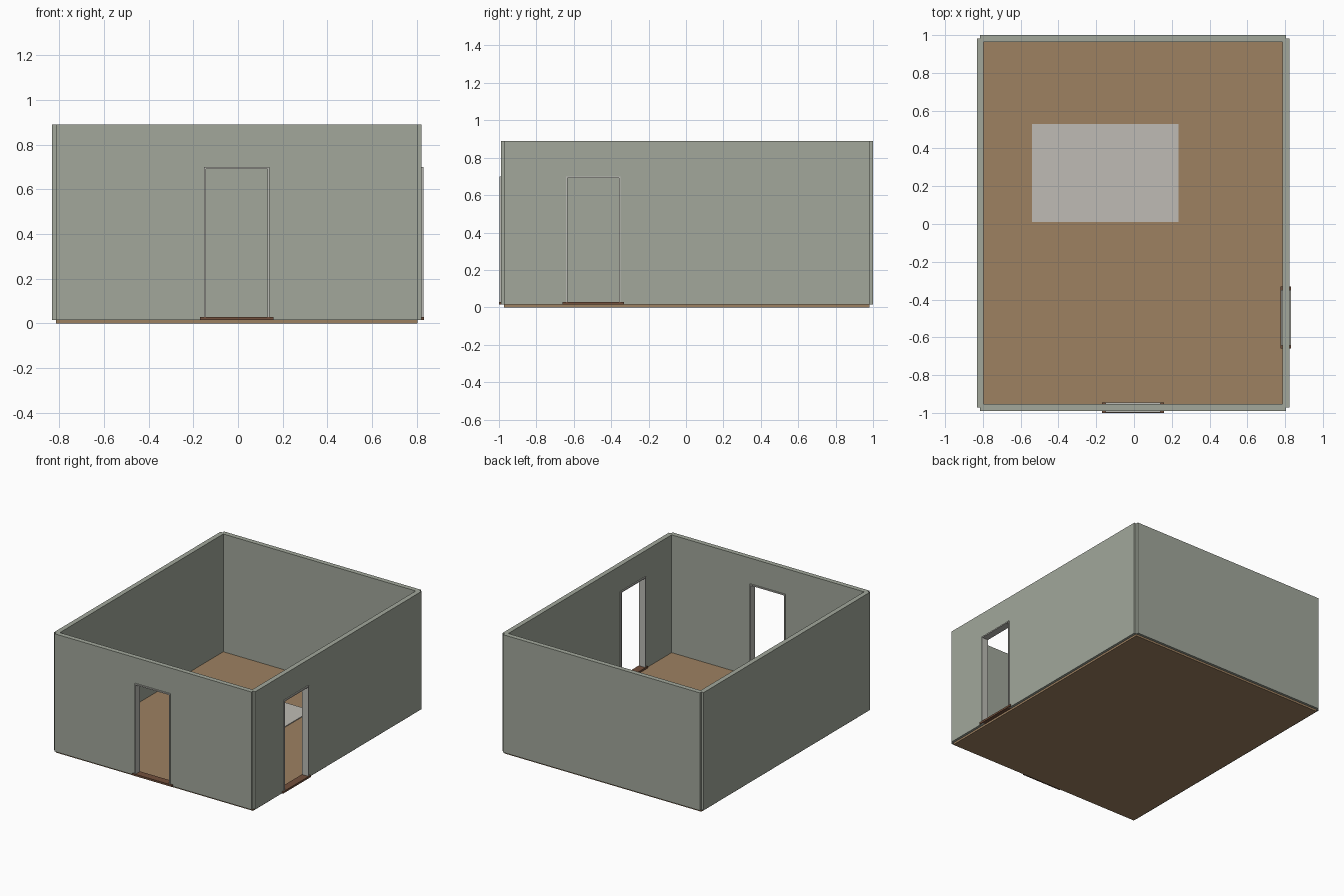
import bpy, bmesh
from mathutils import Matrix

if "Cube" in bpy.data.objects:
    bpy.data.objects.remove(bpy.data.objects["Cube"])

# Room measures: wall centre lines, heights
X0, X1, Y0, Y1 = -0.814, 0.804, -0.972, 0.982
FLOOR, TOP, HALF_T = 0.015, 0.89, 0.018
DOOR_HALF, DOOR_TOP, FRAME_T = 0.146, 0.70, 0.009


def material(name, rgb):
    m = bpy.data.materials.new(name)
    m.diffuse_color = (*rgb, 1)
    m.use_nodes = True
    m.node_tree.nodes["Principled BSDF"].inputs["Base Color"].default_value = m.diffuse_color
    return m


wall_paint = material("wall_paint", (0.36, 0.39, 0.33))
floor_wood = material("floor_wood", (0.34, 0.22, 0.12))
sill_wood = material("sill_wood", (0.17, 0.08, 0.045))
frame_paint = material("frame_paint", (0.50, 0.50, 0.46))
rug_cloth = material("rug_cloth", (0.52, 0.50, 0.46))


def slab(name, profile, half, mat, place=Matrix()):
    """Extrude an upright (along, z) outline to +-half depth, then place it."""
    bm = bmesh.new()
    face = bm.faces.new([bm.verts.new((u, -half, z)) for u, z in profile])
    ext = bmesh.ops.extrude_face_region(bm, geom=[face])
    moved = [v for v in ext["geom"] if isinstance(v, bmesh.types.BMVert)]
    bmesh.ops.translate(bm, verts=moved, vec=(0, 2 * half, 0))
    bmesh.ops.recalc_face_normals(bm, faces=bm.faces)
    bm.transform(place)
    mesh = bpy.data.meshes.new(name)
    bm.to_mesh(mesh)
    bm.free()
    mesh.materials.append(mat)
    obj = bpy.data.objects.new(name, mesh)
    bpy.context.collection.objects.link(obj)


def rect(u0, u1, z0, z1):
    return [(u0, z0), (u1, z0), (u1, z1), (u0, z1)]


def arch(u0, u1, z1, a, b, h):
    """Outline with an opening a..b of height h at the bottom."""
    return [(u0, FLOOR), (a, FLOOR), (a, h), (b, h),
            (b, FLOOR), (u1, FLOOR), (u1, z1), (u0, z1)]


def at_y(y):
    return Matrix.Translation((0, y, 0))


def at_x(x):
    return Matrix.Translation((x, 0, 0)) @ Matrix.Rotation(1.5707963, 4, "Z")


# Floor and rug
slab("floor", rect(X0, X1, 0, FLOOR), (Y1 - Y0) / 2, floor_wood, at_y((Y0 + Y1) / 2))
slab("rug", rect(-0.54, 0.235, FLOOR, 0.021), 0.26, rug_cloth, at_y(0.27))

# Plain walls
slab("back_wall", rect(X0, X1, FLOOR, TOP), HALF_T, wall_paint, at_y(Y1))
slab("left_wall", rect(Y0, Y1, FLOOR, TOP), HALF_T, wall_paint, at_x(X0))

# Walls with a doorway, each with frame and sill
for side, u0, u1, c, place in (("front", X0, X1, -0.006, at_y(Y0)),
                               ("right", Y0, Y1, -0.496, at_x(X1))):
    a, b = c - DOOR_HALF, c + DOOR_HALF
    slab(side + "_wall", arch(u0, u1, TOP, a, b, DOOR_TOP), HALF_T, wall_paint, place)
    slab(side + "_door_frame",
         arch(a, b, DOOR_TOP, a + FRAME_T, b - FRAME_T, DOOR_TOP - FRAME_T),
         0.026, frame_paint, place)
    slab(side + "_door_sill", rect(c - 0.164, c + 0.164, FLOOR, 0.029),
         0.028, sill_wood, place)
